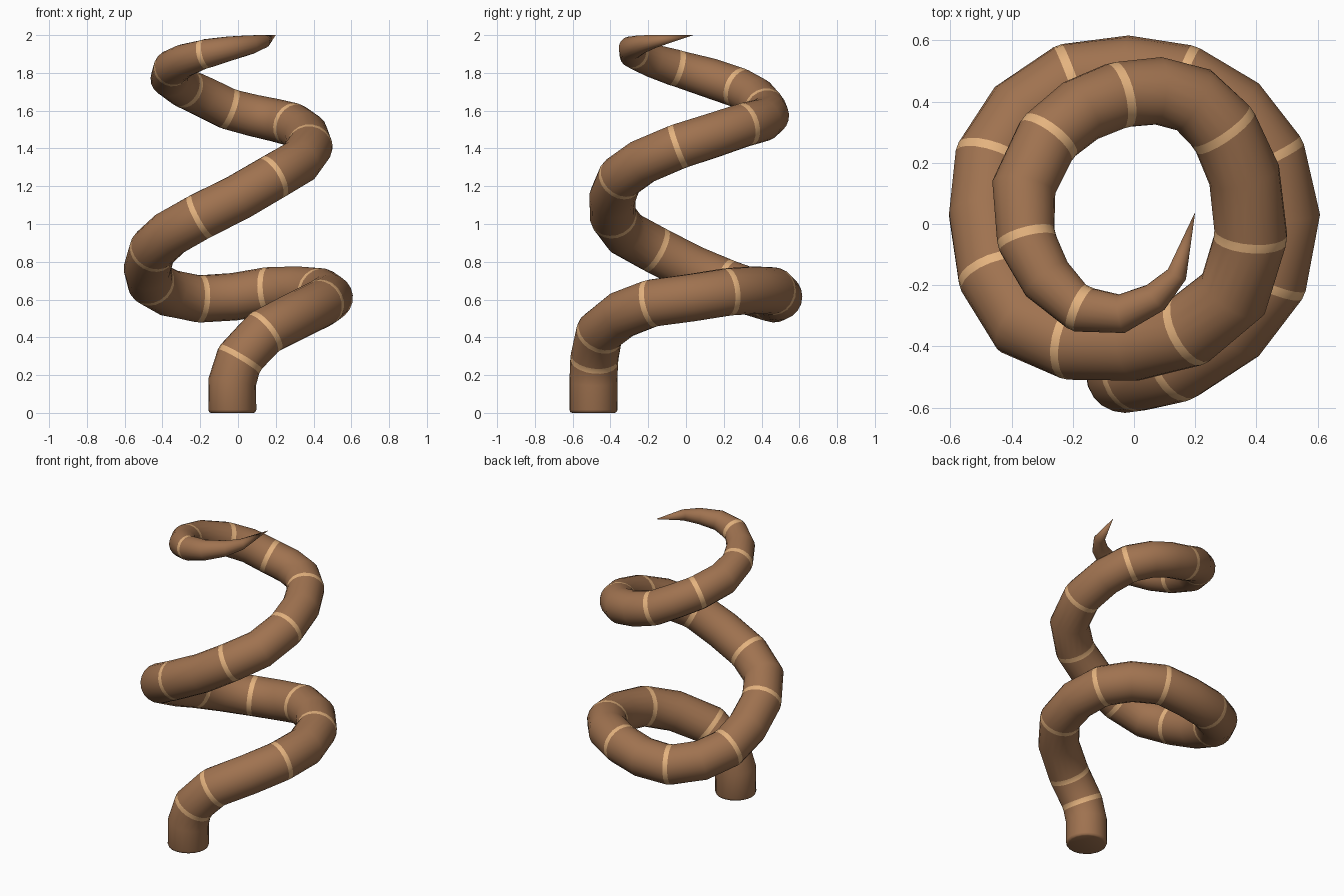
import bpy, bmesh, math
from mathutils import Vector

if "Cube" in bpy.data.objects:
    bpy.data.objects.remove(bpy.data.objects["Cube"])

SIDES = 20
HALF = 0.015   # half width of a pale stripe

# centre line, one point per bend: x, y, z
PATH = [(-.03, -.49, .165), (.01, -.485, .285), (.14, -.455, .425), (.32, -.34, .52),
        (.44, -.18, .58), (.482, .03, .61), (.435, .22, .64), (.325, .365, .65),
        (.16, .46, .645), (-.02, .49, .615), (-.205, .465, .605), (-.365, .36, .635),
        (-.46, .21, .69), (-.48, .03, .765), (-.45, -.165, .865), (-.36, -.32, .95),
        (-.2, -.385, 1.04), (0, -.39, 1.14), (.18, -.345, 1.245), (.325, -.23, 1.33),
        (.38, -.04, 1.41), (.36, .16, 1.475), (.29, .31, 1.525), (.195, .405, 1.55),
        (.08, .435, 1.575), (-.05, .42, 1.61), (-.175, .37, 1.67), (-.28, .28, 1.72),
        (-.36, .12, 1.775), (-.35, -.05, 1.825), (-.285, -.18, 1.865),
        (-.175, -.275, 1.9), (-.04, -.293, 1.93), (.07, -.24, 1.95), (.14, -.165, 1.967)]
TIP = Vector((.2, .04, 2.0))
STRIPES = {1, 2, 4, 6, 8, 10, 12, 14, 16, 18, 20, 22, 25, 27, 29, 31}
# radius keys: path index, radius
RADII = [(0, .127), (15, .125), (20, .12), (24, .111), (28, .105), (30, .088),
         (31, .077), (32, .064), (33, .05), (34, .034)]


def radius(i):
    for (a, ra), (b, rb) in zip(RADII, RADII[1:]):
        if i <= b:
            return ra + (rb - ra) * (i - a) / (b - a)


def material(name, color):
    m = bpy.data.materials.new(name)
    m.diffuse_color = color
    m.use_nodes = True
    m.node_tree.nodes["Principled BSDF"].inputs["Base Color"].default_value = m.diffuse_color
    return m


# rings: centre, tangent, radius, whether a stripe starts here
up = Vector((0, 0, 1))
foot = Vector((-.03, -.49, 0))
rings = [(foot, up, .113, False), (foot + up * .004, up, .122, False),
         (foot + up * .016, up, .127, False)]
pts = [foot] + [Vector(p) for p in PATH] + [TIP]
for i in range(len(PATH)):
    prev, p, nxt = pts[i:i + 3]
    t = ((p - prev).normalized() + (nxt - p).normalized()).normalized()
    r = radius(i)
    if i in STRIPES:
        rings += [(p - t * HALF, t, r, True), (p + t * HALF, t, r, False)]
    else:
        rings.append((p, t, r, False))

# tapered coiling tube, ring orientation carried along the path
bm = bmesh.new()
side = Vector((1, 0, 0))
last, last_stripe = None, False
for c, t, r, stripe in rings:
    side = (side - t * side.dot(t)).normalized()
    other = t.cross(side)
    loop = []
    for k in range(SIDES):
        a = 2 * math.pi * k / SIDES
        loop.append(bm.verts.new(c + (side * math.cos(a) + other * math.sin(a)) * r))
    if last is None:
        bm.faces.new(loop[::-1])
    else:
        for k in range(SIDES):
            n = (k + 1) % SIDES
            f = bm.faces.new((last[k], last[n], loop[n], loop[k]))
            f.material_index = int(last_stripe)
    last, last_stripe = loop, stripe

# pointed end
tip = bm.verts.new(TIP)
for k in range(SIDES):
    bm.faces.new((last[k], last[(k + 1) % SIDES], tip))
bmesh.ops.recalc_face_normals(bm, faces=bm.faces)

mesh = bpy.data.meshes.new("coiled_tendril")
bm.to_mesh(mesh)
bm.free()
obj = bpy.data.objects.new("coiled_tendril", mesh)
bpy.context.collection.objects.link(obj)
mesh.materials.append(material("brown", (.35, .17, .08, 1)))
mesh.materials.append(material("pale_stripe", (.78, .45, .21, 1)))

bpy.context.view_layer.objects.active = obj
obj.select_set(True)
bpy.ops.object.shade_smooth_by_angle(angle=math.radians(50))
